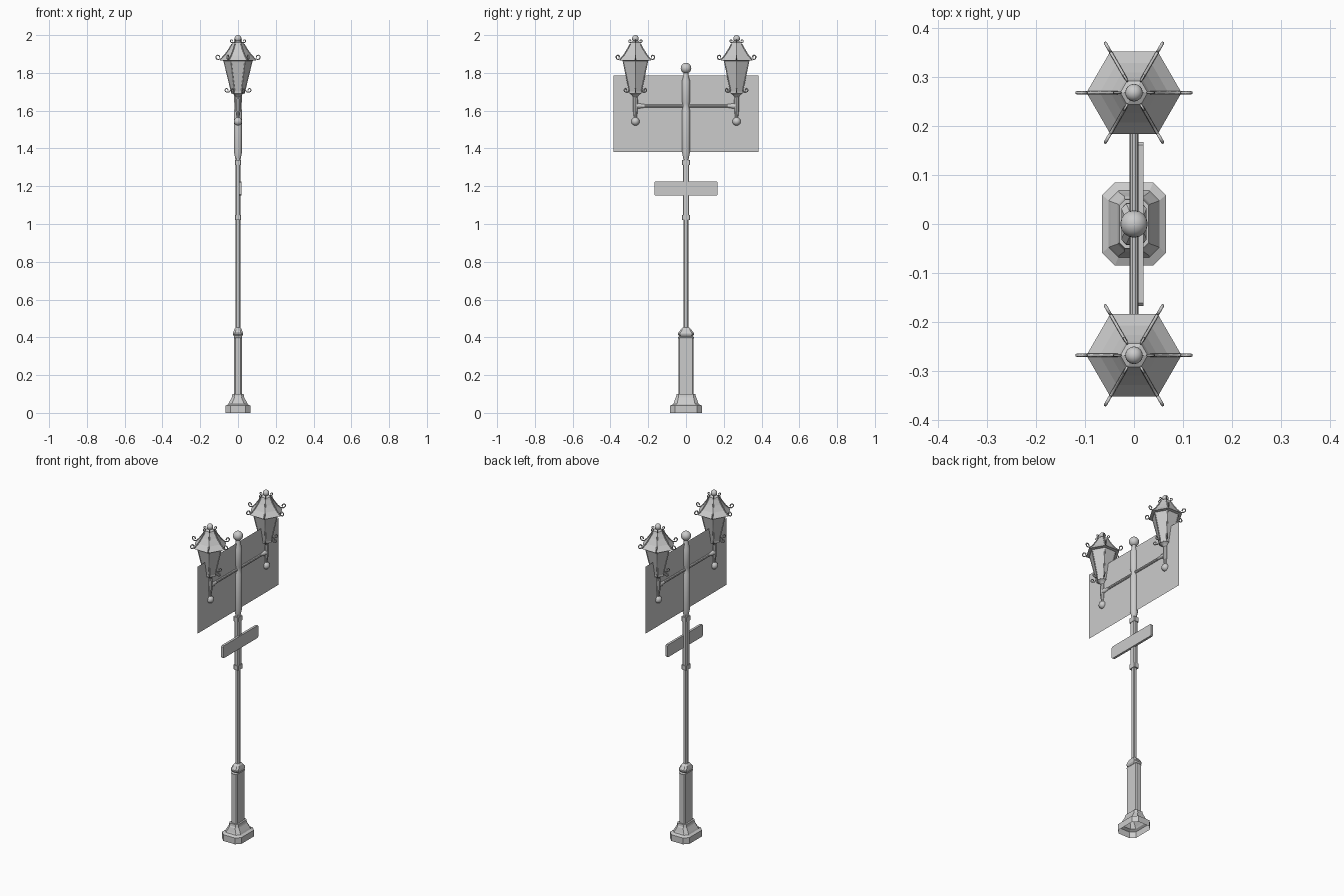
import bpy, bmesh
from math import sin, cos, pi, radians
from mathutils import Matrix, Vector

if "Cube" in bpy.data.objects:
    bpy.data.objects.remove(bpy.data.objects["Cube"])


def finish(name, bm, smooth=False):
    bmesh.ops.recalc_face_normals(bm, faces=bm.faces)
    me = bpy.data.meshes.new(name)
    bm.to_mesh(me)
    bm.free()
    ob = bpy.data.objects.new(name, me)
    bpy.context.collection.objects.link(ob)
    if smooth:
        bpy.ops.object.select_all(action='DESELECT')
        ob.select_set(True)
        bpy.context.view_layer.objects.active = ob
        bpy.ops.object.shade_smooth_by_angle(angle=radians(35))
    return ob


def loft(name, sections, caps=(True, True), smooth=False, matrix=None):
    bm = bmesh.new()
    rings = [[bm.verts.new(p) for p in s] for s in sections]
    n = len(rings[0])
    for a, b in zip(rings, rings[1:]):
        for i in range(n):
            j = (i + 1) % n
            bm.faces.new((a[i], a[j], b[j], b[i]))
    for ring, cap in ((rings[0], caps[0]), (rings[-1], caps[1])):
        if cap:
            bm.faces.new(ring)
    if matrix:
        bm.transform(matrix)
    return finish(name, bm, smooth)


def rnd(profile, sides):
    return [[(r * cos(2 * pi * i / sides), r * sin(2 * pi * i / sides), z)
             for i in range(sides)] for r, z in profile]


def rect(profile):
    """Chamfered rectangles from (half x, half y, chamfer, z)."""
    return [[(x, y - c, z), (x - c, y, z), (c - x, y, z), (-x, y - c, z),
             (-x, c - y, z), (c - x, -y, z), (x - c, -y, z), (x, c - y, z)]
            for x, y, c, z in profile]


def ball(name, r, loc):
    bm = bmesh.new()
    bmesh.ops.create_uvsphere(bm, u_segments=16, v_segments=10, radius=r,
                              matrix=Matrix.Translation(loc))
    return finish(name, bm, True)


def scrolls(name, path, y, bevel):
    """Six copies of an (r, z) path around a lamp axis, as one wire mesh."""
    cu = bpy.data.curves.new(name, 'CURVE')
    cu.dimensions = '3D'
    cu.bevel_depth = bevel
    cu.bevel_resolution = 1
    cu.use_fill_caps = True
    for k in range(6):
        a = k * pi / 3
        sp = cu.splines.new('POLY')
        sp.points.add(len(path) - 1)
        for pt, (r, z) in zip(sp.points, path):
            pt.co = (r * cos(a), y + r * sin(a), z, 1)
    ob = bpy.data.objects.new(name, cu)
    bpy.context.collection.objects.link(ob)
    bpy.ops.object.select_all(action='DESELECT')
    ob.select_set(True)
    bpy.context.view_layer.objects.active = ob
    bpy.ops.object.convert(target='MESH')


def curl(cr, cz, rad, start, sweep, n=9):
    """Spiral that tightens towards its end."""
    return [(cr + rad * (1 - .45 * i / n) * cos(radians(start + sweep * i / n)),
             cz + rad * (1 - .45 * i / n) * sin(radians(start + sweep * i / n)))
            for i in range(n + 1)]


# Hollow stepped foot
loft("base", rect([(.065, .085, .026, 0), (.065, .085, .026, .038),
                   (.052, .068, .02, .046), (.048, .064, .018, .055),
                   (.034, .056, .015, .08), (.032, .052, .012, .086),
                   (.030, .050, .012, .1)]), caps=(False, True))
# Pedestal and its cap
loft("pedestal", rect([(.02, .041, .006, .09), (.02, .041, .006, .395),
                       (.022, .043, .006, .4), (.018, .036, .006, .406)]))
loft("pedestal_cap", rect([(.02, .034, .008, .404), (.026, .042, .01, .414),
                           (.026, .042, .01, .422), (.02, .028, .01, .442),
                           (.012, .016, .006, .452)]))
# Pole and its two collars
loft("pole", rect([(.012, .014, .005, .44), (.012, .014, .005, 1.35)]))
for nm, z in (("lower_collar", 1.02), ("upper_collar", 1.312)):
    loft(nm, rect([(.016, .022, .004, z), (.016, .022, .004, z + .028)]))
loft("pole_sleeve", rect([(.0135, .017, .005, 1.04), (.0135, .017, .005, 1.32)]))

# Street sign board on the +x side
bm = bmesh.new()
bmesh.ops.create_cube(bm, size=1, matrix=Matrix.Translation((.012, 0, 1.188))
                      @ Matrix.Diagonal((.014, .335, .075, 1)))
bmesh.ops.bevel(bm, geom=[e for e in bm.edges
                          if abs(e.verts[0].co.x - e.verts[1].co.x) > .001],
                offset=.006, segments=1, affect='EDGES')
finish("sign_board", bm)

# Banner sheet
bm = bmesh.new()
bm.faces.new([bm.verts.new((0, y, z)) for y, z in
              ((-.385, 1.38), (.385, 1.38), (.385, 1.785), (-.385, 1.785))])
finish("banner", bm)

# Upper post with turned details
loft("upper_post", rnd([(.012, 1.335), (.015, 1.35), (.022, 1.382), (.022, 1.6),
                        (.018, 1.612), (.018, 1.638), (.022, 1.65),
                        (.022, 1.755), (.013, 1.785), (.012, 1.805)], 12), smooth=True)
ball("post_finial", .028, (0, 0, 1.825))

# Cross arm with end flanges
turn = Matrix.Translation((0, 0, 1.625)) @ Matrix.Rotation(-pi / 2, 4, 'X')
half = [(.009, 0), (.009, .215), (.011, .235), (.014, .245), (.014, .262)]
arm = [(r, -d) for r, d in reversed(half)] + half[1:]
loft("cross_arm", rnd(arm, 10), smooth=True, matrix=turn)

# Two hexagonal lanterns
for side, y in (("front", -.268), ("back", .268)):
    at = Matrix.Translation((0, y, 0))
    loft(side + "_lamp_stem", rnd([(.008, 1.55), (.009, 1.572), (.013, 1.6),
                                   (.014, 1.65), (.012, 1.672), (.02, 1.684),
                                   (.034, 1.692)], 10), smooth=True, matrix=at)
    ball(side + "_lamp_drop", .022, (0, y, 1.543))
    loft(side + "_lamp_body", rnd([(.036, 1.69), (.036, 1.702), (.074, 1.855),
                                   (.078, 1.868)], 6), matrix=at)
    loft(side + "_lamp_roof", rnd([(.076, 1.864), (.097, 1.866), (.07, 1.893),
                                   (.048, 1.924), (.033, 1.95), (.028, 1.962),
                                   (.012, 1.97), (.009, 1.978)], 6), matrix=at)
    ball(side + "_lamp_finial", .018, (0, y, 1.982))
    # Ribs: roof edges, body edges and small crown hooks
    scrolls(side + "_roof_scrolls",
            [(.033, 1.952), (.048, 1.926), (.07, 1.895), (.09, 1.875)]
            + curl(.106, 1.884, .014, 230, 330), y, .0032)
    scrolls(side + "_body_scrolls",
            [(.074, 1.86), (.038, 1.71), (.046, 1.698)]
            + curl(.06, 1.709, .011, 235, 320), y, .003)
    scrolls(side + "_crown_scrolls",
            [(.012, 1.968), (.024, 1.961)]
            + curl(.033, 1.969, .009, 240, 320), y, .0025)
